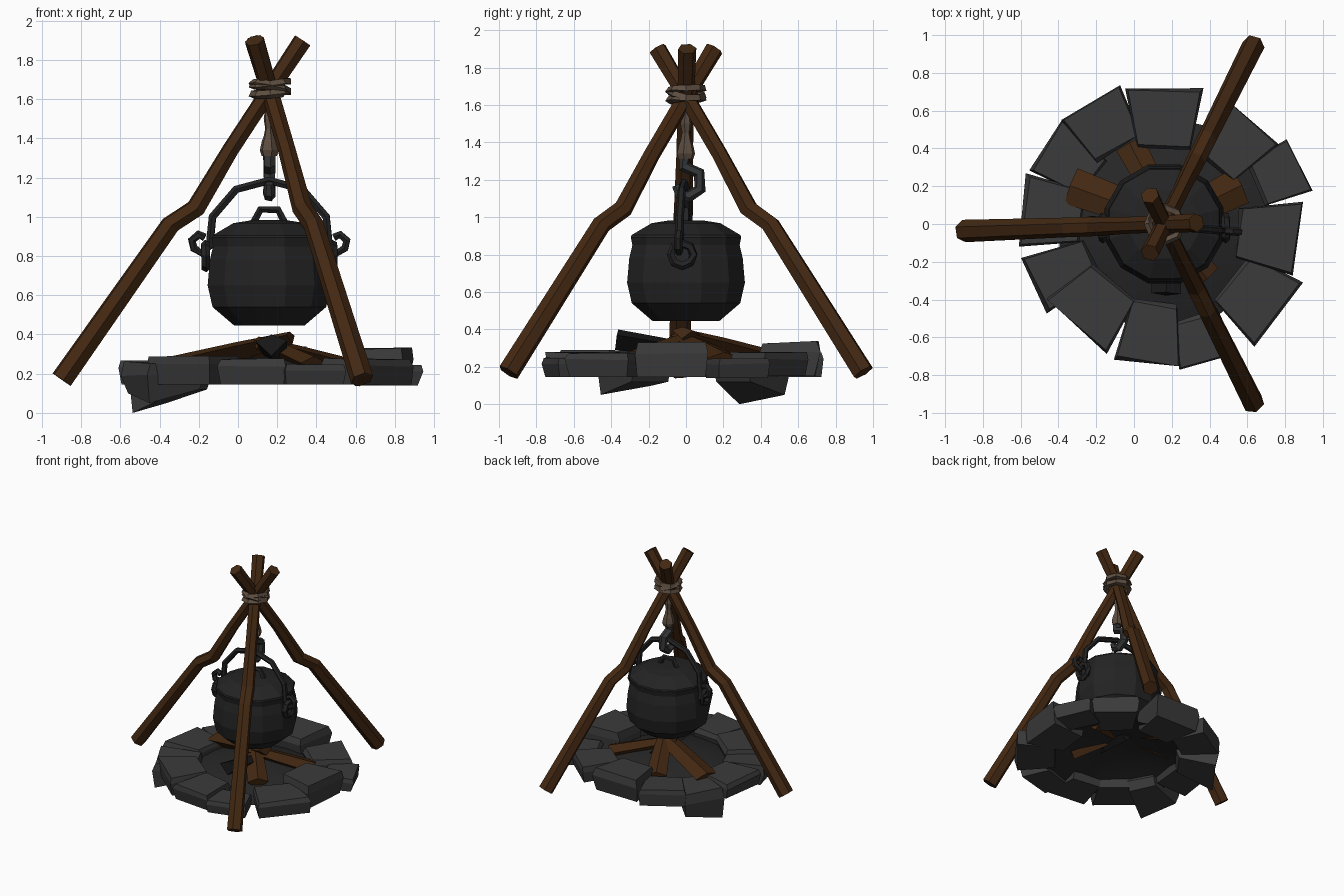
import bpy, bmesh, math, random
from mathutils import Vector

if "Cube" in bpy.data.objects:
    bpy.data.objects.remove(bpy.data.objects["Cube"])

random.seed(4)
CX = 0.16  # common axis of tripod, pot and fire ring


def material(name, r, g, b):
    m = bpy.data.materials.new(name)
    m.diffuse_color = (r, g, b, 1)
    m.use_nodes = True
    m.node_tree.nodes["Principled BSDF"].inputs["Base Color"].default_value = m.diffuse_color
    return m


WOOD = material("wood", 0.056, 0.021, 0.006)
ROPE = material("rope", 0.11, 0.075, 0.05)
STONE = material("stone", 0.043, 0.043, 0.043)
IRON = material("iron", 0.017, 0.017, 0.017)
STEEL = material("steel", 0.035, 0.036, 0.038)
COAL = material("coal", 0.009, 0.009, 0.009)
ASH = material("ash", 0.02, 0.02, 0.02)


def finish(name, bm, mat):
    bmesh.ops.recalc_face_normals(bm, faces=bm.faces)
    me = bpy.data.meshes.new(name)
    bm.to_mesh(me)
    bm.free()
    me.materials.append(mat)
    ob = bpy.data.objects.new(name, me)
    bpy.context.collection.objects.link(ob)
    return ob


def skin(bm, rings, wrap=False, caps=True):
    """Bridge vertex rings of equal size, with optional end caps."""
    n = len(rings[0])
    pairs = list(zip(rings, rings[1:])) + ([(rings[-1], rings[0])] if wrap else [])
    for a, b in pairs:
        for i in range(n):
            j = (i + 1) % n
            bm.faces.new((a[i], a[j], b[j], b[i]))
    if caps and not wrap:
        bm.faces.new(rings[0][::-1])
        bm.faces.new(rings[-1])


def tube(name, pts, radii, mat, sides=6, wrap=False):
    """Sweep a polygon along a path."""
    pts = [Vector(p) for p in pts]
    n = len(pts)
    if not isinstance(radii, (list, tuple)):
        radii = [radii] * n
    bm, rings, u = bmesh.new(), [], None
    for i, p in enumerate(pts):
        a = pts[(i - 1) % n] if wrap else pts[max(i - 1, 0)]
        b = pts[(i + 1) % n] if wrap else pts[min(i + 1, n - 1)]
        t = (b - a).normalized()
        if u is None:
            u = t.orthogonal()
        u = (u - t * u.dot(t)).normalized()
        v = t.cross(u)
        angs = [2 * math.pi * k / sides for k in range(sides)]
        rings.append([bm.verts.new(p + radii[i] * (u * math.cos(w) + v * math.sin(w))) for w in angs])
    skin(bm, rings, wrap)
    return finish(name, bm, mat)


def lathe(name, profile, mat, sides=12, smooth=False):
    bm = bmesh.new()
    rings = []
    for r, z in profile:
        angs = [2 * math.pi * (k + 0.5) / sides for k in range(sides)]
        rings.append([bm.verts.new((CX + r * math.cos(w), r * math.sin(w), z)) for w in angs])
    skin(bm, rings, caps=False)
    if smooth:
        for f in bm.faces:
            f.smooth = True
        bm.faces.new(rings[-1]).smooth = True
    else:
        bm.faces.new(rings[0][::-1])
        bm.faces.new(rings[-1])
    return finish(name, bm, mat)


def circle(c, r, n, ax, ay):
    c, ax, ay = Vector(c), Vector(ax), Vector(ay)
    return [c + r * (ax * math.cos(2 * math.pi * k / n) + ay * math.sin(2 * math.pi * k / n)) for k in range(n)]


# Tripod legs: one crooked pole turned three ways
POLE = [(1.06, 0.17), (0.505, 0.96), (0.375, 1.045), (0.20, 1.34), (0.0, 1.645), (-0.17, 1.9)]
for name, deg in (("left_leg", 182), ("back_leg", 63.5), ("front_leg", -63.5)):
    c, s = math.cos(math.radians(deg)), math.sin(math.radians(deg))
    tube(name, [(CX + r * c, r * s, z) for r, z in POLE],
         [0.06, 0.052, 0.052, 0.045, 0.045, 0.05], WOOD)

# Lashing around the crossing
for i, (z, tilt) in enumerate(((1.63, 0.08), (1.66, -0.22), (1.68, 0.12))):
    tube(f"lashing_{i}", circle((CX + 0.005, 0, z), 0.09, 8, (1, 0, tilt), (0, 1, tilt * 0.6)),
         0.022, ROPE, 4, wrap=True)

# Hanging rope with knot
tube("hanging_rope", [(CX, 0, z) for z in (1.62, 1.55, 1.5, 1.45, 1.41, 1.385, 1.34, 1.31)],
     [0.03, 0.022, 0.03, 0.022, 0.03, 0.04, 0.05, 0.04], ROPE)

# S-shaped hook, in the yz plane
tube("hook", [(CX, y, z) for y, z in ((-0.005, 1.34), (-0.01, 1.27), (0.07, 1.235), (0.075, 1.15),
                                      (0.015, 1.11), (-0.035, 1.125), (-0.055, 1.17))],
     [0.035, 0.033, 0.033, 0.033, 0.033, 0.03, 0.022], STEEL)

# Pot and lid
lathe("pot", [(0.185, 0.445), (0.3, 0.54), (0.326, 0.65), (0.314, 0.78), (0.297, 0.85), (0.306, 0.895)], IRON)
lathe("pot_lid", [(0.306, 0.892), (0.3, 0.905), (0.19, 0.968), (0.09, 0.983)], IRON)
tube("lid_handle", [(CX + x, 0, z) for x, z in ((-0.085, 0.96), (-0.045, 1.037), (0.045, 1.037), (0.085, 0.96))],
     0.02, IRON, 5)

# Lugs on the pot sides
for side, name in ((-1, "left_lug"), (1, "right_lug")):
    tube(name, circle((CX + side * 0.325, -0.02, 0.80), 0.06, 8, (0, 1, 0), (0, 0, 1)), 0.023, IRON, 5, wrap=True)

# Bail handle with curled ends
HALF = [(-0.33, 0.895), (-0.36, 0.91), (-0.395, 0.88), (-0.385, 0.84), (-0.345, 0.815), (-0.305, 0.85),
        (-0.29, 1.0), (-0.17, 1.14)]
bail = HALF + [(0, 1.185)] + [(-x, z) for x, z in reversed(HALF)]
tube("bail_handle", [(CX + x, -0.08 * x - 0.01, z) for x, z in bail], 0.022, IRON)

# Fire ring: angle, half width, inner and outer radius, outer bottom, top
STONES = [(90, 16, .43, .745, .15, .335), (49, 14, .42, .74, .15, .28), (24, 11, .55, .80, .14, .25),
          (-6, 15.5, .41, .74, .145, .33), (-38, 15.5, .48, .80, .145, .28), (-72, 12, .53, .78, .145, .25),
          (-97, 13.5, .43, .755, .145, .28), (-131, 17, .43, .74, .145, .29), (-155, 12, .43, .77, .05, .26),
          (174, 14.5, .45, .775, .145, .27), (146, 12, .46, .77, 0, .25), (121, 13.5, .49, .78, .145, .28)]
for i, (ang, hw, rin, rout, lo, top) in enumerate(STONES):
    bm = bmesh.new()
    low = lo < 0.1
    lo_in = 0.12 if low else lo
    mid = lo + 0.65 * (top - lo)
    rings = []
    # each level: width factor, radial inset, inner z, outer z
    for f, inset, zi, zo in ((0.95, 0.02, lo_in, lo), (1.0, 0.0, max(mid, lo_in + 0.05), mid),
                             (0.94, 0.012, top - 0.012, top - 0.008)):
        ring = []
        for sgn, r, z in ((-1, rin + inset, zi), (-1, rout - inset, zo), (1, rout - inset, zo), (1, rin + inset, zi)):
            a = math.radians(ang + sgn * hw * f * (1.2 if r < 0.6 else 1.0))
            r += random.uniform(-0.01, 0.01)
            dz = random.uniform(0, 0.012) if z > lo_in else 0
            if low and z == lo and sgn == -1:
                dz = 0.05  # tumbled stones rest on one corner
            ring.append(bm.verts.new((CX + r * math.cos(a), r * math.sin(a) - 0.005, z + dz)))
        rings.append(ring)
    skin(bm, rings)
    finish(f"ring_stone_{i + 1}", bm, STONE)

# Ash mound inside the ring
lathe("ash_mound", [(0.57, 0.155), (0.45, 0.2), (0.3, 0.245), (0.1, 0.285)], ASH, 14, smooth=True)

# Split firewood leaning on the centre: outer end, inner end, half width
LOGS = [("left_log", (-.33, .20, .24), (.27, -.02, .385), .1, WOOD),
        ("back_log", (-.02, .42, .25), (.2, 0, .37), .08, WOOD),
        ("right_log", (.56, .2, .23), (.1, -.03, .36), .1, WOOD),
        ("front_log", (.38, -.28, .24), (.13, .03, .36), .08, WOOD),
        ("charred_log", (.17, -.37, .35), (.19, .14, .27), .08, COAL)]
for name, a, b, w, mat in LOGS:
    a, b = Vector(a), Vector(b)
    t = (b - a).normalized()
    side = t.cross(Vector((0, 0, 1))).normalized()
    up = side.cross(t)
    bm, rings = bmesh.new(), []
    for p, s in ((a, 1.0), (a.lerp(b, 0.55), 0.85), (b, 0.6)):
        rings.append([bm.verts.new(p + s * (side * x + up * z))
                      for x, z in ((-w, 0.015), (0.0, 0.05), (w, 0.02), (0.0, -0.06))])
    skin(bm, rings)
    finish(name, bm, mat)
